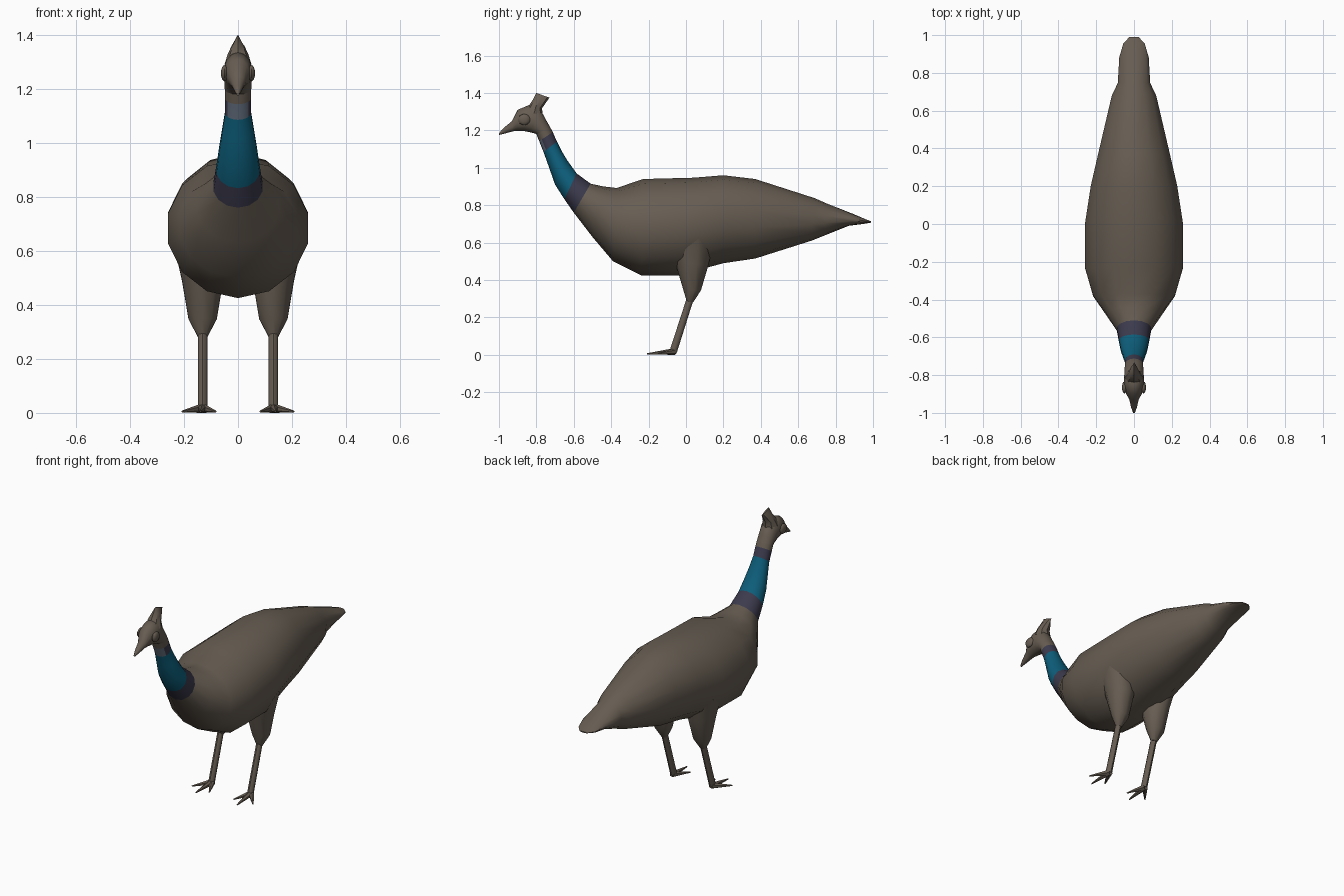
import bpy, bmesh, math
from mathutils import Vector, Matrix

if "Cube" in bpy.data.objects:
    bpy.data.objects.remove(bpy.data.objects["Cube"], do_unlink=True)


def make_material(name, rgb):
    mat = bpy.data.materials.new(name)
    mat.use_nodes = True
    colour = (*rgb, 1.0)
    mat.diffuse_color = colour
    shader = mat.node_tree.nodes["Principled BSDF"]
    shader.inputs["Base Color"].default_value = colour
    shader.inputs["Roughness"].default_value = 0.9
    return mat


BROWN = make_material("brown plumage", (0.135, 0.11, 0.085))
BLUE = make_material("teal blue neck", (0.004, 0.115, 0.2))
PURPLE = make_material("dark purple collar", (0.045, 0.043, 0.075))
SLATE = make_material("slate throat", (0.12, 0.15, 0.2))


def finish(name, bm, materials, angle=45):
    """Turn a bmesh into a smooth shaded object."""
    bmesh.ops.recalc_face_normals(bm, faces=bm.faces)
    mesh = bpy.data.meshes.new(name)
    bm.to_mesh(mesh)
    bm.free()
    obj = bpy.data.objects.new(name, mesh)
    bpy.context.collection.objects.link(obj)
    for mat in materials:
        mesh.materials.append(mat)
    bpy.ops.object.select_all(action="DESELECT")
    obj.select_set(True)
    bpy.context.view_layer.objects.active = obj
    bpy.ops.object.shade_smooth_by_angle(angle=math.radians(angle))
    return obj


def loft(name, rings, materials=(BROWN,), sides=14, centre=0.0, band=None, angle=45):
    """Skin ellipses given as (upper y, upper z, lower y, lower z, half width)."""
    bm = bmesh.new()
    loops = []
    for uy, uz, ly, lz, half in rings:
        upper, lower = Vector((centre, uy, uz)), Vector((centre, ly, lz))
        mid, axis = (upper + lower) / 2, (upper - lower) / 2
        loops.append([
            bm.verts.new(mid + axis * math.cos(t) + Vector((half * math.sin(t), 0, 0)))
            for t in (math.tau * k / sides for k in range(sides))])
    for row, (a, b) in enumerate(zip(loops, loops[1:])):
        for k in range(sides):
            n = (k + 1) % sides
            face = bm.faces.new((a[k], a[n], b[n], b[k]))
            if band:
                around = math.cos(math.tau * (k + 0.5) / sides)
                face.material_index = band(row, around)
    bm.faces.new(loops[0])
    bm.faces.new(loops[-1])
    return finish(name, bm, materials, angle)


# Torso, from the neck root back to the flat tail
loft("torso", [
    (-0.51, 0.915, -0.60, 0.76, 0.093),
    (-0.44, 0.90, -0.50, 0.63, 0.155),
    (-0.37, 0.892, -0.39, 0.50, 0.222),
    (-0.23, 0.94, -0.24, 0.425, 0.265),
    (0.04, 0.947, -0.04, 0.425, 0.265),
    (0.20, 0.96, 0.20, 0.49, 0.235),
    (0.37, 0.94, 0.37, 0.515, 0.195),
    (0.69, 0.837, 0.67, 0.61, 0.12),
    (0.75, 0.81, 0.74, 0.638, 0.088),
    (0.89, 0.755, 0.87, 0.69, 0.08),
    (0.96, 0.725, 0.95, 0.70, 0.058),
    (0.99, 0.714, 0.99, 0.707, 0.025),
])


# Neck, with a collar, a blue middle and a throat band
def neck_colour(row, around):
    if row == 0:
        return 1
    if row == 4:
        return 2 if around < -0.5 else 1
    return 3 if row == 5 else 0


loft("neck", [
    (-0.51, 0.915, -0.60, 0.76, 0.093),
    (-0.585, 0.97, -0.65, 0.832, 0.082),
    (-0.635, 1.04, -0.70, 0.91, 0.071),
    (-0.665, 1.09, -0.735, 1.01, 0.059),
    (-0.69, 1.14, -0.762, 1.085, 0.049),
    (-0.712, 1.19, -0.785, 1.143, 0.05),
    (-0.725, 1.215, -0.80, 1.18, 0.05),
], (BLUE, PURPLE, SLATE, BROWN), band=neck_colour)

# Head running into the pointed beak
loft("head_and_beak", [
    (-0.725, 1.215, -0.80, 1.18, 0.05),
    (-0.745, 1.25, -0.81, 1.184, 0.051),
    (-0.78, 1.315, -0.835, 1.19, 0.053),
    (-0.84, 1.335, -0.865, 1.196, 0.053),
    (-0.90, 1.31, -0.90, 1.198, 0.042),
    (-0.93, 1.25, -0.925, 1.195, 0.026),
    (-0.975, 1.213, -0.97, 1.183, 0.015),
    (-1.0, 1.185, -1.0, 1.175, 0.005),
])

# Crest, a wedge leaning backwards
loft("crest", [
    (-0.86, 1.30, -0.765, 1.28, 0.05),
    (-0.835, 1.34, -0.77, 1.318, 0.038),
    (-0.815, 1.37, -0.75, 1.347, 0.024),
    (-0.80, 1.40, -0.73, 1.375, 0.004),
], sides=8, angle=35)


def toe(bm, start, tip, width):
    """Add one tapered toe between two points."""
    a, b = Vector(start), Vector(tip)
    turn = (b - a).to_track_quat("Z", "Y").to_matrix().to_4x4()
    bmesh.ops.create_cone(
        bm, cap_ends=True, segments=6, radius1=width, radius2=width * 0.2,
        depth=(b - a).length, matrix=Matrix.Translation((a + b) / 2) @ turn)


for side, word in ((1, "left"), (-1, "right")):
    # Eye bulge
    bm = bmesh.new()
    place = Matrix.Translation((side * 0.05, -0.865, 1.258))
    bmesh.ops.create_uvsphere(bm, u_segments=10, v_segments=8, radius=0.033,
                              matrix=place @ Matrix.Diagonal((0.42, 1, 0.9, 1)))
    finish(word + "_eye", bm, [BROWN])

    # Feathered thigh, tapering to the knee
    thigh = loft(word + "_thigh", [
        (-0.09, 0.62, 0.15, 0.62, 0.085),
        (-0.06, 0.50, 0.12, 0.48, 0.08),
        (-0.015, 0.35, 0.08, 0.345, 0.055),
        (0.004, 0.285, 0.038, 0.28, 0.019),
    ], sides=10, centre=side * 0.131)
    for vert in thigh.data.vertices:
        if vert.co.z > 0.55:
            vert.co.x += side * 0.025

    # Thin shank
    loft(word + "_shank", [
        (0.006, 0.31, 0.042, 0.30, 0.018),
        (-0.085, 0.03, -0.048, 0.015, 0.018),
    ], sides=8, centre=side * 0.131)

    # Foot with three spread toes
    bm = bmesh.new()
    heel = (side * 0.131, -0.06, 0.018)
    for x, y in ((0.207, -0.15), (0.14, -0.208), (0.082, -0.16)):
        toe(bm, heel, (side * x, y, 0.005), 0.018)
    for vert in bm.verts:
        vert.co.z = max(vert.co.z, 0.0)
    finish(word + "_foot", bm, [BROWN], 35)
